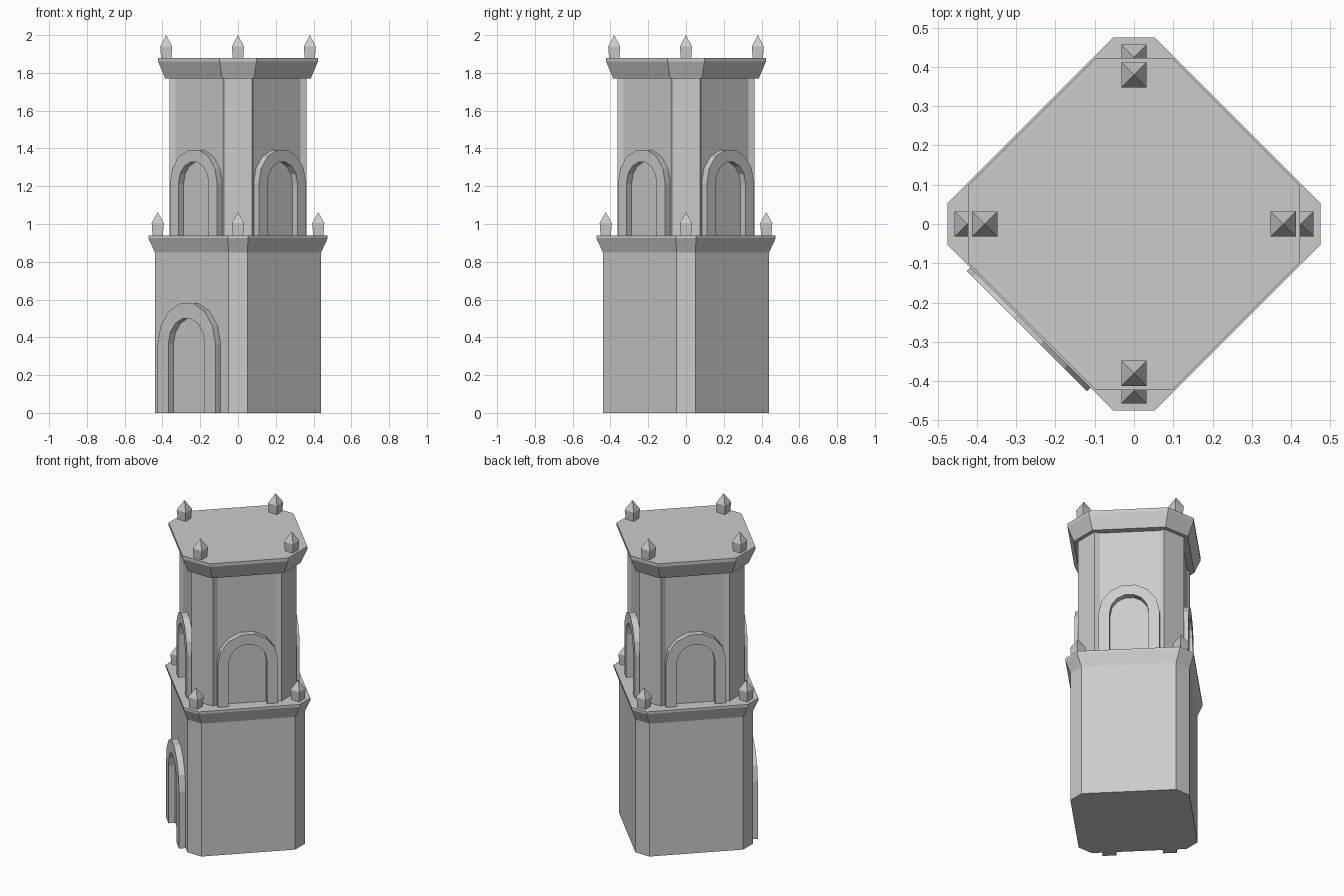
import bpy, bmesh
from math import sin, cos, pi, sqrt
from mathutils import Vector, Matrix

if "Cube" in bpy.data.objects:
    bpy.data.objects.remove(bpy.data.objects["Cube"])


def finish(name, bm):
    bmesh.ops.recalc_face_normals(bm, faces=bm.faces)
    mesh = bpy.data.meshes.new(name)
    bm.to_mesh(mesh)
    bm.free()
    ob = bpy.data.objects.new(name, mesh)
    bpy.context.collection.objects.link(ob)
    return ob


def stack(name, rings, centre=(0, 0)):
    """Closed solid from (z, points) rings; a single-point ring makes a tip."""
    bm = bmesh.new()
    prev = None
    for z, pts in rings:
        cur = [bm.verts.new((x + centre[0], y + centre[1], z)) for x, y in pts]
        if prev is None:
            bm.faces.new(cur)
        else:
            n = len(prev)
            for i in range(n):
                j = (i + 1) % n
                if len(cur) == 1:
                    bm.faces.new((prev[i], prev[j], cur[0]))
                else:
                    bm.faces.new((prev[i], prev[j], cur[j], cur[i]))
        prev = cur
    if len(prev) > 2:
        bm.faces.new(prev)
    return finish(name, bm)


def ring4(*pts):
    """Repeat a corner's points around four quarter turns."""
    out = []
    for c, s in ((1, 0), (0, 1), (-1, 0), (0, -1)):
        out += [(x * c - y * s, x * s + y * c) for x, y in pts]
    return out


def diamond(r, h):
    return ring4((r, -h), (r, h))


def finial(name, centre, z0, z1, z2):
    sq = lambda w: ring4((w, w))
    stack(name, [(z0, sq(0.027)), (z1, sq(0.032)), (z2, [(0, 0)])], centre)


def arch(name, angle, wall, base, w_out, w_in, spring, depth=0.039, seg=7):
    """Raised arch frame on the wall facing the given angle."""
    def outline(w):
        lift = w / cos(pi / seg / 2)
        pts = [(w, base)]
        pts += [(w * cos(pi * i / seg), spring + lift * sin(pi * i / seg))
                for i in range(seg + 1)]
        return pts + [(-w, base)]
    bm = bmesh.new()
    rot = Matrix.Rotation(angle, 3, 'Z')
    sets = [[bm.verts.new(rot @ Vector((d, u, z))) for u, z in outline(w)]
            for w, d in ((w_out, wall - 0.02), (w_out, wall + depth),
                         (w_in, wall + depth), (w_in, wall - 0.02))]
    for k in range(4):
        a, b = sets[k], sets[(k + 1) % 4]
        for i in range(len(a) - 1):
            bm.faces.new((a[i], a[i + 1], b[i + 1], b[i]))
    for e in (0, -1):
        bm.faces.new([s[e] for s in sets])
    finish(name, bm)


# Lower storey and its flared ledge
stack("lower_body", [(0, diamond(0.44, 0.05)), (0.86, diamond(0.44, 0.05))])
stack("lower_cornice", [(0.85, diamond(0.44, 0.05)), (0.925, diamond(0.475, 0.053)),
                        (0.94, diamond(0.475, 0.053))])

# Upper storey with shallow recessed walls between corner pilasters
shaft = ring4((0.33, -0.085), (0.362, -0.075), (0.362, 0.075), (0.33, 0.085))
stack("upper_body", [(0.93, shaft), (1.78, shaft)])
stack("upper_cornice", [(1.77, diamond(0.385, 0.085)), (1.86, diamond(0.423, 0.097)),
                        (1.88, diamond(0.423, 0.097))])

# Doorway frame and four upper arches
arch("door_arch", 1.25 * pi, 0.49 / sqrt(2), 0, 0.216, 0.136, 0.364)
for i in range(4):
    arch(f"upper_arch_{i + 1}", (0.25 + 0.5 * i) * pi, 0.415 / sqrt(2),
         0.94, 0.177, 0.113, 1.215)

# Corner finials on both ledges
for i, (x, y) in enumerate(((1, 0), (0, 1), (-1, 0), (0, -1))):
    finial(f"lower_finial_{i + 1}", (x * 0.425, y * 0.425), 0.935, 1.005, 1.063)
    finial(f"upper_finial_{i + 1}", (x * 0.38, y * 0.38), 1.875, 1.94, 2.0)
